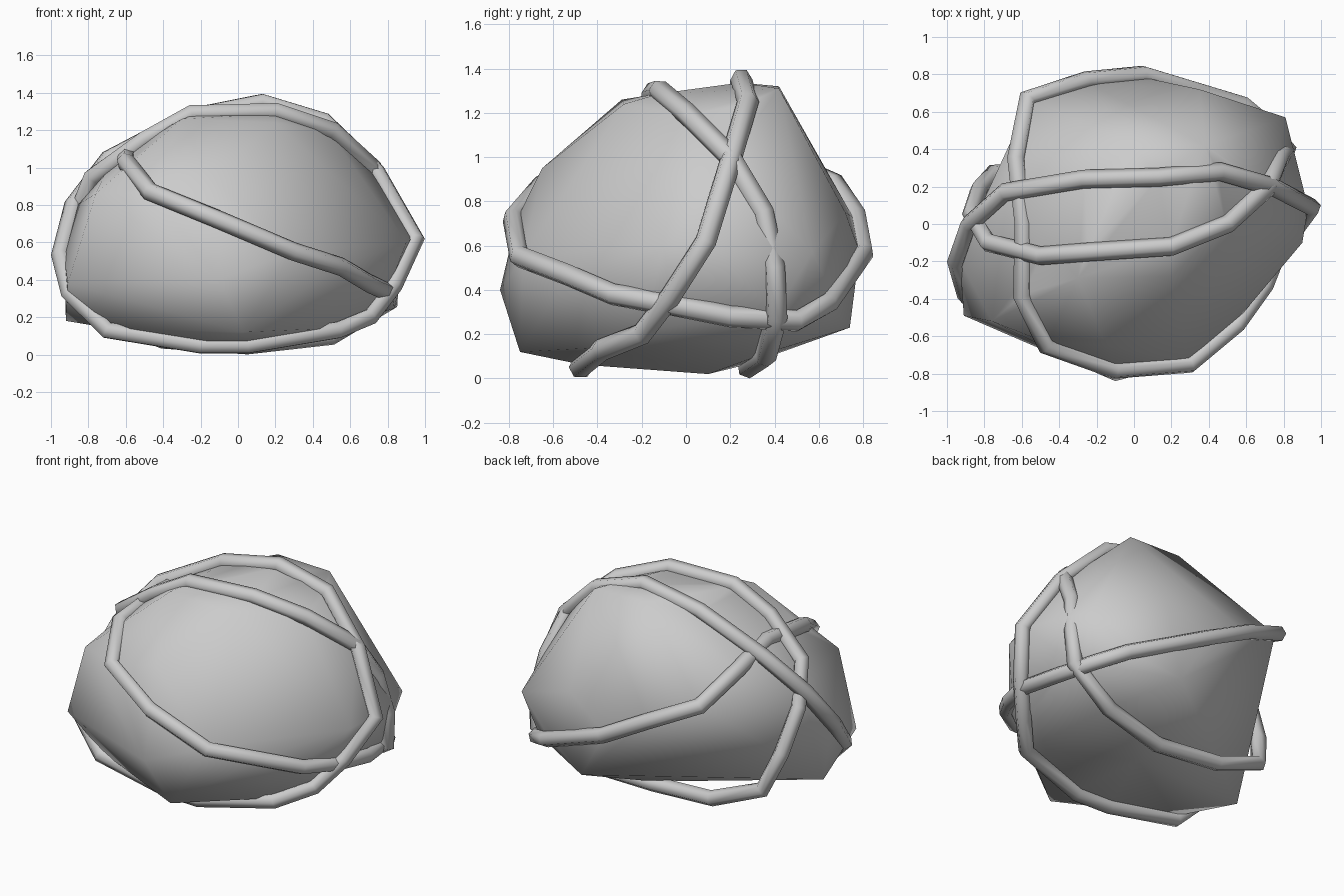
import bpy
import bmesh
from mathutils import Vector

cube = bpy.data.objects.get("Cube")
if cube:
    bpy.data.objects.remove(cube)

grey = bpy.data.materials.new("plain_grey")
grey.use_nodes = True
colour = (0.6, 0.6, 0.6, 1)
grey.diffuse_color = colour
grey.node_tree.nodes["Principled BSDF"].inputs["Base Color"].default_value = colour

CENTRE = Vector((0, 0, 0.68))

# Paths of the three ropes tied round the bundle
upright = [(.13, .25, 1.35), (-.27, .24, 1.27), (-.69, .17, 1.05), (-.88, 0, .8),
           (-.95, -.2, .53), (-.9, -.38, .33), (-.7, -.44, .13), (-.2, -.47, .05),
           (.05, -.48, .05), (.53, -.38, .13), (.7, -.2, .2), (.83, -.07, .37),
           (.95, .09, .62), (.74, .2, .98), (.46, .28, 1.25)]
crossing = [(.2, -.12, 1.3), (-.25, -.15, 1.29), (-.5, -.17, 1.15), (-.78, -.1, .95),
            (-.87, .06, .72), (-.83, .18, .45), (-.75, .27, .22), (-.4, .3, .08),
            (.05, .28, .05), (.5, .36, .1), (.81, .41, .28), (.82, .4, .5),
            (.78, .35, .75), (.72, .2, 1), (.5, 0, 1.2)]
slanted = [(-.1, -.78, .72), (.3, -.75, .55), (.55, -.54, .47), (.7, -.33, .38),
           (.79, -.1, .34), (.8, .2, .28), (.75, .5, .26), (.58, .64, .34),
           (.05, .8, .57), (-.25, .77, .73), (-.57, .67, .88), (-.63, .35, 1.02),
           (-.59, 0, 1.07), (-.6, -.38, 1.03), (-.47, -.65, .87)]


def add_mesh(name, mesh):
    obj = bpy.data.objects.new(name, mesh)
    bpy.context.collection.objects.link(obj)
    mesh.materials.clear()
    mesh.materials.append(grey)
    for face in mesh.polygons:
        face.use_smooth = True
    return obj


def rope(name, path):
    curve = bpy.data.curves.new(name, "CURVE")
    curve.dimensions = "3D"
    curve.bevel_depth = 0.05
    curve.bevel_resolution = 1
    spline = curve.splines.new("POLY")
    spline.points.add(len(path) - 1)
    for point, place in zip(spline.points, path):
        point.co = (*place, 1)
    spline.use_cyclic_u = True
    temp = bpy.data.objects.new(name, curve)
    mesh = bpy.data.meshes.new_from_object(temp)
    bpy.data.objects.remove(temp)
    add_mesh(name, mesh)


rope("upright_rope", upright)
rope("crossing_rope", crossing)
rope("slanted_rope", slanted)

# Bundle: a taut skin over the ropes' middles and the free corners
corners = [(.38, .42, 1.31), (0, .42, 1.32), (-.3, -.29, 1.26), (.2, -.28, 1.24),
           (-.15, -.65, .95), (-.1, -.84, .4), (-.76, -.52, .86), (-.91, -.49, .38),
           (-.92, -.13, .18), (.03, -.75, .12), (.81, .57, .57), (.25, .74, .23),
           (.35, .72, .75), (.9, -.1, .6), (.05, .1, .02)]
bm = bmesh.new()
for place in upright + crossing[:3] + crossing[8:] + slanted:
    bm.verts.new(CENTRE + (Vector(place) - CENTRE) * 0.98)
for place in corners:
    bm.verts.new(place)
hull = bmesh.ops.convex_hull(bm, input=bm.verts)
loose = set(hull["geom_interior"]) | set(hull["geom_unused"])
bmesh.ops.delete(bm, geom=[v for v in loose if isinstance(v, bmesh.types.BMVert)], context="VERTS")
bmesh.ops.recalc_face_normals(bm, faces=bm.faces)
skin = bpy.data.meshes.new("bundle")
bm.to_mesh(skin)
bm.free()
add_mesh("bundle", skin)
